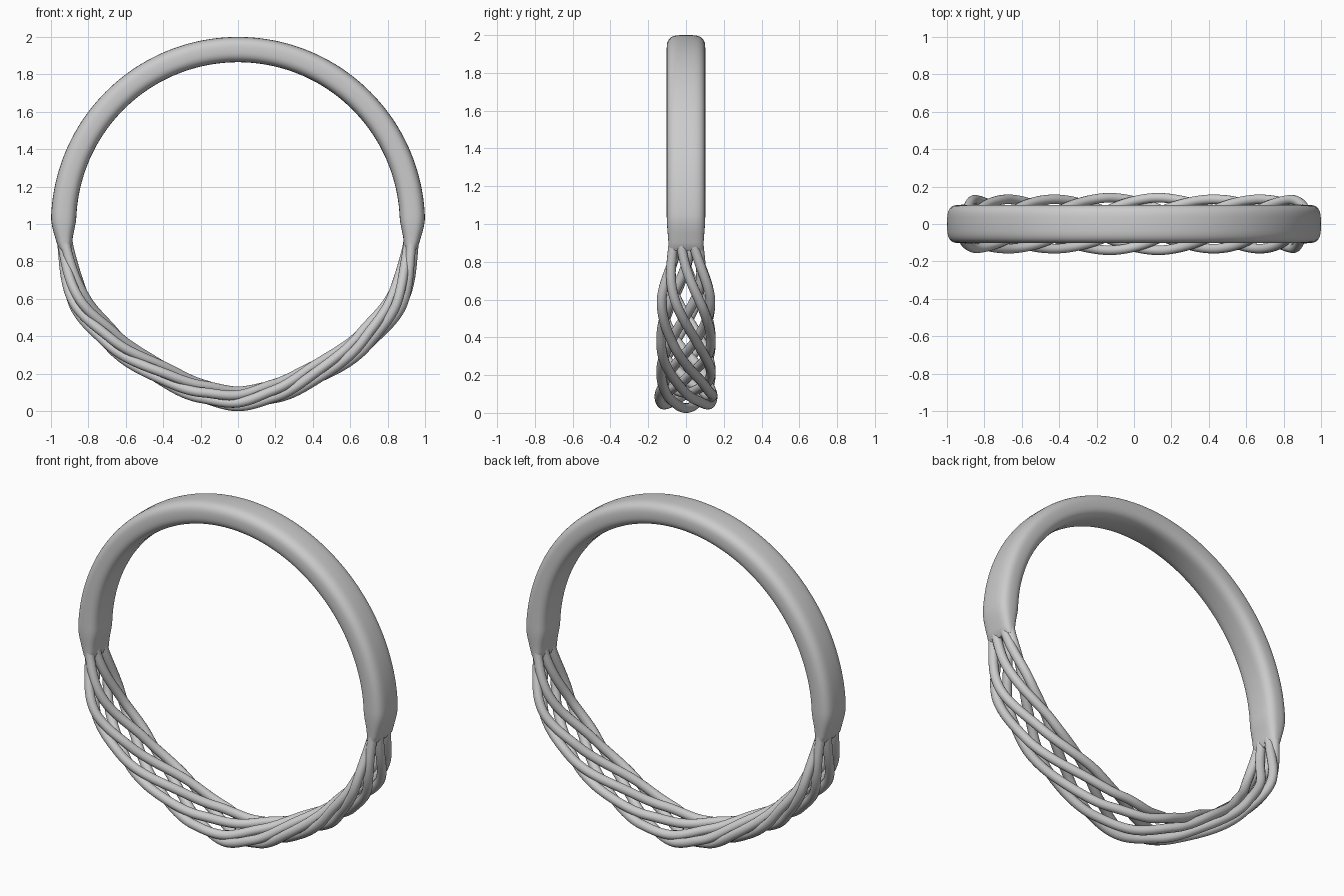
import bpy, bmesh, math
from mathutils import Vector

if "Cube" in bpy.data.objects:
    bpy.data.objects.remove(bpy.data.objects["Cube"])

def smooth(t):
    t = max(0.0, min(1.0, t))
    return t * t * (3 - 2 * t)

def ring_point(deg, r, y):
    # deg is measured from the bottom of the ring, positive towards +x
    a = math.radians(deg)
    return Vector((r * math.sin(a), y, 1 - r * math.cos(a)))

def skin(name, loops):
    # closed tube through a list of equal loops
    bm = bmesh.new()
    rows = [[bm.verts.new(p) for p in loop] for loop in loops]
    n = len(rows[0])
    for a, b in zip(rows, rows[1:]):
        for i in range(n):
            j = (i + 1) % n
            bm.faces.new((a[i], a[j], b[j], b[i]))
    bm.faces.new(rows[0])
    bm.faces.new(rows[-1][::-1])
    bmesh.ops.recalc_face_normals(bm, faces=bm.faces)
    for f in bm.faces:
        f.smooth = len(f.verts) == 4
    me = bpy.data.meshes.new(name)
    bm.to_mesh(me)
    bm.free()
    ob = bpy.data.objects.new(name, me)
    bpy.context.collection.objects.link(ob)
    return ob

# Solid band: softened rectangular section, thinning at both ends
SEG = 40
loops = []
START = 81.5
for k in range(145):
    deg = START + (360 - 2 * START) * k / 144
    from_end = min(deg, 360 - deg) - START
    t = smooth(from_end / 11)
    tip = smooth((from_end + 1.2) / 3)
    half = (0.038 + (0.0675 - 0.038) * t) * (0.5 + 0.5 * tip)
    mid = 0.9325
    width = 0.092 + 0.010 * t
    loop = []
    for i in range(SEG):
        a = 2 * math.pi * i / SEG
        c, s = math.cos(a), math.sin(a)
        y = width * math.copysign(abs(c) ** 0.55, c)
        r = mid + half * math.copysign(abs(s) ** 0.75, s)
        loop.append(ring_point(deg, r, y))
    loops.append(loop)
skin("band", loops)

# Centre radius of the braid, flattened between the sides and the bottom
KEYS = [(0, .935), (12, .915), (28, .894), (48, .914), (64, .942), (80, .930), (95, .930)]

def mid_radius(deg):
    d = abs(deg)
    for (a, ra), (b, rb) in zip(KEYS, KEYS[1:]):
        if d <= b:
            return ra + (rb - ra) * smooth((d - a) / (b - a))
    return KEYS[-1][1]

# Six wires winding around each other along the lower part
COUNT, PERIOD, WIRE = 6, 114.0, 0.026

def strand_point(k, deg):
    ph = 2 * math.pi * (k / COUNT - deg / PERIOD)
    open_ = smooth((86 - abs(deg)) / 24)
    wide = 0.066 + 0.066 * open_ + 0.010 * smooth((20 - abs(deg)) / 15)
    deep = 0.016 + 0.024 * open_
    return ring_point(deg, mid_radius(deg) + deep * math.cos(ph), wide * math.sin(ph))

for k in range(COUNT):
    loops = []
    for i in range(141):
        deg = -88 + 176 * i / 140
        p = strand_point(k, deg)
        tan = (strand_point(k, deg + .5) - strand_point(k, deg - .5)).normalized()
        u = tan.cross(Vector((0, 1, 0))).normalized()
        v = tan.cross(u)
        loops.append([p + WIRE * (u * math.cos(a) + v * math.sin(a))
                      for a in (2 * math.pi * j / 14 for j in range(14))])
    skin("braid_wire_%d" % (k + 1), loops)
